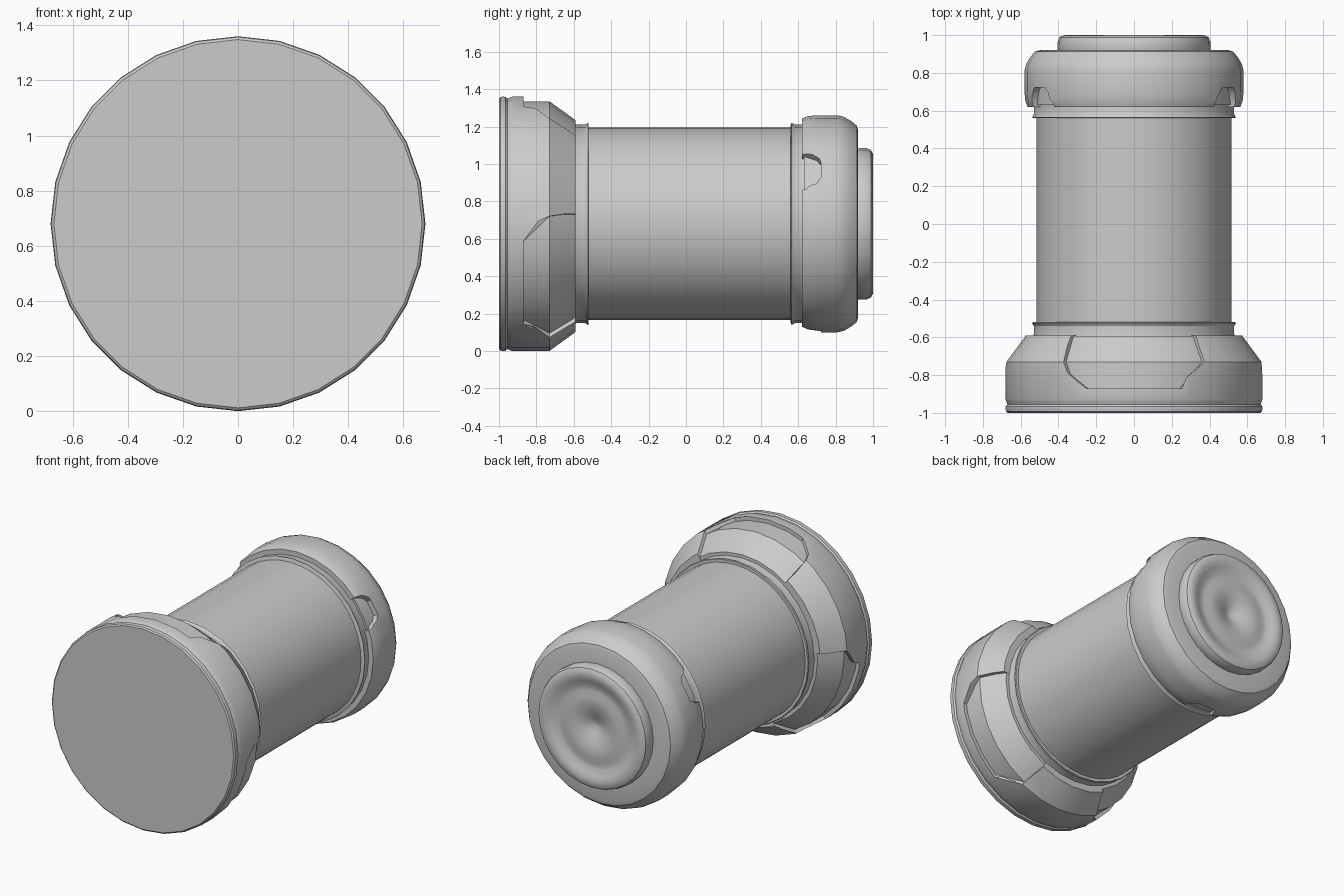
import bpy, bmesh
from math import sin, cos, pi, radians

if "Cube" in bpy.data.objects:
    bpy.data.objects.remove(bpy.data.objects["Cube"])

CZ = 0.68      # height of the long axis
SEG = 28


def polar(r, a, y):
    return (r * cos(a), y, CZ + r * sin(a))


def finish(bm, name):
    bmesh.ops.remove_doubles(bm, verts=bm.verts, dist=1e-5)
    bmesh.ops.recalc_face_normals(bm, faces=bm.faces)
    me = bpy.data.meshes.new(name)
    bm.to_mesh(me)
    bm.free()
    ob = bpy.data.objects.new(name, me)
    bpy.context.collection.objects.link(ob)
    return ob


def smooth(ob, angle=32):
    bpy.ops.object.select_all(action='DESELECT')
    ob.select_set(True)
    bpy.context.view_layer.objects.active = ob
    bpy.ops.object.shade_smooth_by_angle(angle=radians(angle))


def lathe(name, profile, closed=False, seg=SEG):
    """Revolve (radius, y) points; open profiles are capped by flat discs."""
    bm = bmesh.new()
    rings = [[bm.verts.new(polar(r, pi / 2 + 2 * pi * i / seg, y)) for r, y in profile]
             for i in range(seg)]
    n = len(profile)
    for i in range(seg):
        a, b = rings[i], rings[(i + 1) % seg]
        for j in range(n if closed else n - 1):
            k = (j + 1) % n
            bm.faces.new((a[j], a[k], b[k], b[j]))
    if not closed:
        bm.faces.new([r[0] for r in rings])
        bm.faces.new([r[-1] for r in rings])
    ob = finish(bm, name)
    smooth(ob)
    return ob


def cut(ob, outline, centres):
    """Cut radial windows with an (angle offset, y) outline through a shell."""
    bm = bmesh.new()
    for c in centres:
        inner, outer = [[bm.verts.new(polar(r, radians(c + a), y)) for a, y in outline]
                        for r in (0.3, 0.95)]
        bm.faces.new(inner)
        bm.faces.new(outer)
        for i in range(len(outline)):
            k = (i + 1) % len(outline)
            bm.faces.new((inner[i], inner[k], outer[k], outer[i]))
    cutter = finish(bm, "window_cutter")
    cutter.hide_render = True
    m = ob.modifiers.new("windows", 'BOOLEAN')
    m.operation, m.solver, m.object = 'DIFFERENCE', 'EXACT', cutter
    bpy.context.view_layer.objects.active = ob
    bpy.ops.object.modifier_apply(modifier=m.name)
    bpy.data.objects.remove(cutter)
    smooth(ob)


# Main tube and the collars at both ends
lathe("tube", [(0.515, -0.62), (0.515, 0.64)], seg=40)
lathe("lower_collar", [(0.54, -0.62), (0.53, -0.58), (0.53, -0.54), (0.54, -0.525), (0.535, -0.52)])
lathe("upper_collar", [(0.53, 0.56), (0.54, 0.565), (0.53, 0.585), (0.53, 0.63)])

# Wide base: recessed core, outer shell with three windows, grooved rim
lathe("base_core", [(0.655, -0.9), (0.655, -0.73), (0.555, -0.592)])
shell = lathe("base_shell", [(0.45, -0.94), (0.676, -0.94), (0.68, -0.93), (0.68, -0.73),
                             (0.578, -0.59), (0.45, -0.59)], closed=True)
cut(shell, [(-22, -0.87), (22, -0.87), (33.5, -0.73), (35.5, -0.55), (-35.5, -0.55), (-33.5, -0.73)],
    (90, 210, 330))
lathe("base_rim", [(0.668, -1.0), (0.677, -0.993), (0.68, -0.98), (0.679, -0.965),
                   (0.67, -0.955), (0.676, -0.94)])

# Far cap: inner core and outer shell with three notches
lathe("cap_core", [(0.545, 0.63), (0.545, 0.8)])
cap = lathe("cap_shell", [(0.45, 0.62), (0.563, 0.62), (0.575, 0.65), (0.58, 0.7), (0.58, 0.81),
                          (0.572, 0.845), (0.548, 0.885), (0.525, 0.913), (0.5, 0.92),
                          (0.36, 0.92), (0.36, 0.85), (0.45, 0.85)], closed=True)
cut(cap, [(-11.5, 0.55), (-11, 0.64), (-8, 0.7), (-5, 0.722), (5, 0.722), (8, 0.7), (11, 0.64), (11.5, 0.55)],
    (30, 150, 270))

# Round end button with a rippled, dimpled face
lathe("end_button", [(0.4, 0.9), (0.405, 0.93), (0.404, 0.965), (0.395, 0.988), (0.375, 0.999),
                     (0.345, 1.0), (0.31, 0.99), (0.275, 0.972), (0.24, 0.972), (0.2, 0.98),
                     (0.15, 0.978), (0.1, 0.965), (0.05, 0.945), (0.015, 0.93)])
